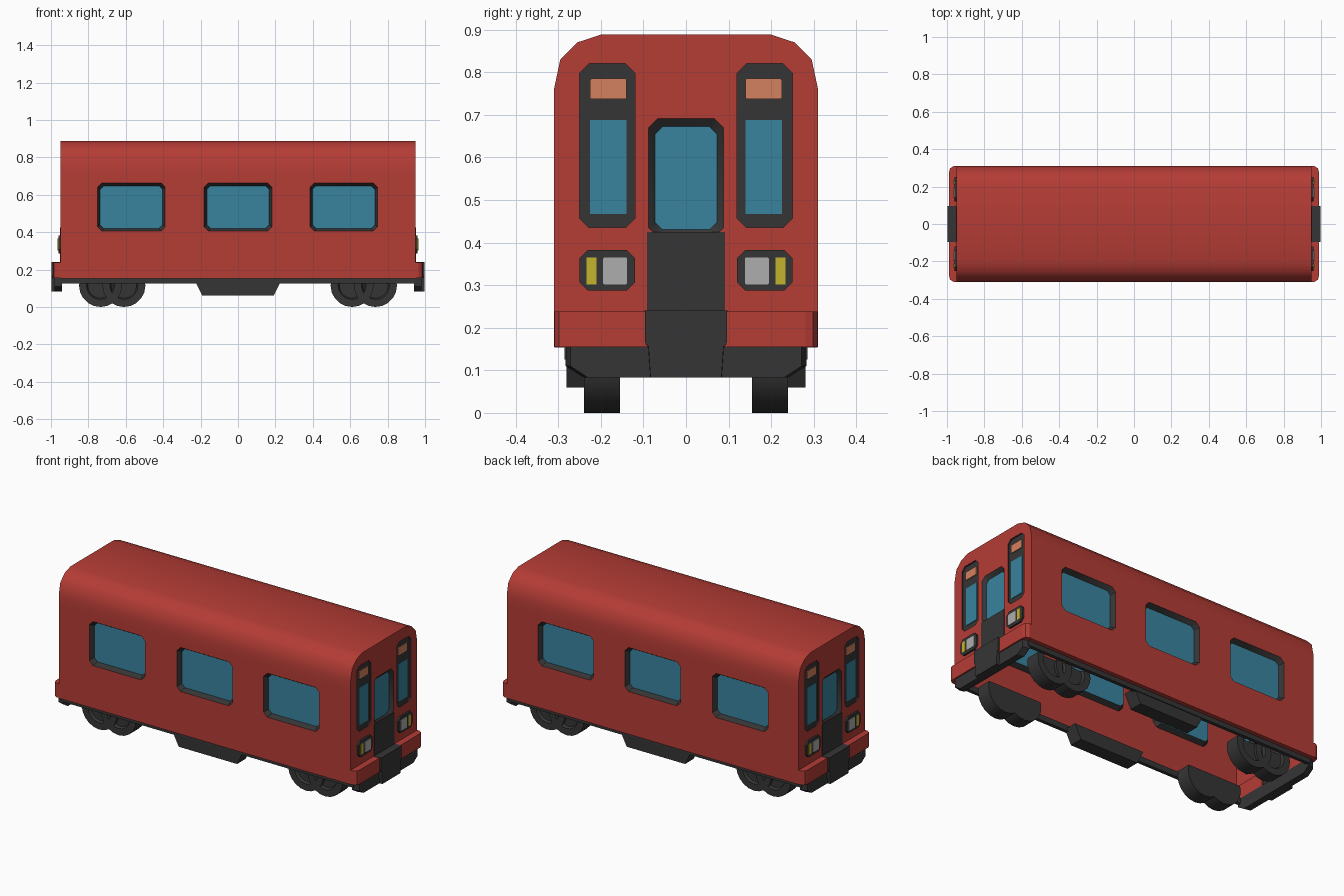
import bpy, bmesh, math
from mathutils import Vector

if "Cube" in bpy.data.objects:
    bpy.data.objects.remove(bpy.data.objects["Cube"])

# colours
COL = dict(red=(.46, .045, .036), dark_grey=(.036, .036, .036), glass_blue=(.04, .23, .345),
           lamp_grey=(.42, .42, .42), lamp_yellow=(.56, .45, .03), lamp_orange=(.66, .22, .115))
NAMES = list(COL)
MATS = []
for n, c in COL.items():
    m = bpy.data.materials.new(n)
    m.diffuse_color = (*c, 1)
    m.use_nodes = True
    m.node_tree.nodes["Principled BSDF"].inputs["Base Color"].default_value = m.diffuse_color
    MATS.append(m)
RED, DARK, GLASS, GREY, YELLOW, ORANGE = range(6)
SIGNS = (1, -1)


def rect(a0, a1, b0, b1, c=0.0):
    """Rectangle in two coordinates, with cut corners if c > 0."""
    if not c:
        return [(a0, b0), (a1, b0), (a1, b1), (a0, b1)]
    return [(a0 + c, b0), (a1 - c, b0), (a1, b0 + c), (a1, b1 - c),
            (a1 - c, b1), (a0 + c, b1), (a0, b1 - c), (a0, b0 + c)]


def on_x(pts, x):
    return [(x, a, b) for a, b in pts]


def on_y(pts, y):
    return [(a, y, b) for a, b in pts]


def on_z(pts, z):
    return [(a, b, z) for a, b in pts]


def prism(bm, start, end, side=0, cap=None):
    """Solid between two matching outlines; cap colours the 'end' face."""
    a = [bm.verts.new(p) for p in start]
    b = [bm.verts.new(p) for p in end]
    faces = [bm.faces.new(a), bm.faces.new(b)]
    n = len(a)
    for i in range(n):
        faces.append(bm.faces.new((a[i], a[(i + 1) % n], b[(i + 1) % n], b[i])))
    for f in faces:
        f.material_index = side
    if cap is not None:
        faces[1].material_index = cap
    bmesh.ops.recalc_face_normals(bm, faces=faces)


def finish(name, bm, mat=None):
    me = bpy.data.meshes.new(name)
    bm.to_mesh(me)
    bm.free()
    for m in (MATS if mat is None else [MATS[mat]]):
        me.materials.append(m)
    ob = bpy.data.objects.new(name, me)
    bpy.context.collection.objects.link(ob)
    return ob


def smooth(ob, deg):
    bpy.ops.object.select_all(action='DESELECT')
    ob.select_set(True)
    bpy.context.view_layer.objects.active = ob
    bpy.ops.object.shade_smooth_by_angle(angle=math.radians(deg))


# car body: extruded arch profile
half = [(.31, .155), (.31, .70), (.31, .76), (.295, .83), (.255, .87), (.2, .888)]
profile = half + [(-y, z) for y, z in reversed(half)]
bm = bmesh.new()
prism(bm, on_x(profile, -.95), on_x(profile, .95), RED)
body = finish("car_body", bm)

# recess cutters: side windows, end windows, end door
bm = bmesh.new()
for s in SIGNS:
    for cx in (-.57, 0, .565):
        prism(bm, on_y(rect(cx - .183, cx + .183, .402, .667, .024), s * .315),
              on_y(rect(cx - .167, cx + .167, .42, .648, .02), s * .283), DARK, GLASS)
    prism(bm, on_x(rect(-.09, .09, .41, .695, .022), s * .953),
          on_x(rect(-.073, .073, .43, .672, .018), s * .932), DARK, GLASS)
    for t in SIGNS:
        y0, y1 = sorted((t * .12, t * .25))
        frame = rect(y0, y1, .435, .82, .022)
        prism(bm, on_x(frame, s * .955), on_x(frame, s * .942), DARK)
cutter = finish("recess_cutter", bm)
cutter.hide_render = True
mod = body.modifiers.new("recesses", 'BOOLEAN')
mod.operation, mod.solver, mod.object = 'DIFFERENCE', 'EXACT', cutter
bpy.context.view_layer.objects.active = body
body.select_set(True)
bpy.ops.object.modifier_apply(modifier=mod.name)
bpy.data.objects.remove(cutter)

# open underside
bm = bmesh.new()
bm.from_mesh(body.data)
low = [f for f in bm.faces if f.normal.z < -.9 and f.calc_center_median().z < .16]
bmesh.ops.delete(bm, geom=low, context='FACES')
bm.to_mesh(body.data)
bm.free()
smooth(body, 38)


# plates on both ends; mirrored = also on the other side of the centre line
def end_plates(name, mat, y0, y1, z0, z1, xa, xb, cut=0.0, mirrored=True):
    bm = bmesh.new()
    for s in SIGNS:
        for t in (SIGNS if mirrored else (1,)):
            a, b = sorted((t * y0, t * y1))
            o = rect(a, b, z0, z1, cut)
            prism(bm, on_x(o, s * xa), on_x(o, s * xb))
    finish(name, bm, mat)


end_plates("end_window_glass", GLASS, .14, .225, .467, .688, .94, .9455)
end_plates("marker_lamp", ORANGE, .14, .225, .737, .785, .94, .947, .003)
end_plates("door_panel", DARK, -.092, .092, .23, .425, .945, .953, 0, False)
end_plates("headlight_frame", DARK, .12, .25, .287, .383, .945, .961, .02)
end_plates("headlight", GREY, .138, .195, .302, .365, .955, .964, .003)
end_plates("fog_lamp", YELLOW, .21, .234, .302, .365, .955, .964)

# red end bumpers with cut corners
bm = bmesh.new()
for s in SIGNS:
    for t in SIGNS:
        o = [(s * .94, t * .09), (s * .988, t * .09), (s * .988, t * .28),
             (s * .983, t * .298), (s * .965, t * .309), (s * .94, t * .309)]
        prism(bm, on_z(o, .155), on_z(o, .238))
finish("end_bumper", bm, RED)

# dark step and coupler block in the bumper centre
bm = bmesh.new()
for s in SIGNS:
    outline = [(-.085, .083), (.085, .083), (.09, .155), (.098, .165), (.098, .24),
               (-.098, .24), (-.098, .165), (-.09, .155)]
    prism(bm, on_x(outline, s * .945), on_x([(y * .98, z) for y, z in outline], s * .998))
finish("coupler_block", bm, DARK)

# dark beam under each bumper
bm = bmesh.new()
for s in SIGNS:
    o = [(-.24, .083), (.24, .083), (.283, .11), (.283, .157), (-.283, .157), (-.283, .11)]
    prism(bm, on_x(o, s * .94), on_x([(y * .96, z) for y, z in o], s * .98))
finish("end_beam", bm, DARK)

# side sills, with the small lip joining them to the body
bm = bmesh.new()
lip = bmesh.new()
for t in SIGNS:
    prism(bm, on_x(rect(t * .265, t * .285, .125, .158), -.95),
          on_x(rect(t * .265, t * .285, .125, .158), .95))
    prism(lip, on_x(rect(t * .27, t * .309, .153, .158), -.95),
          on_x(rect(t * .27, t * .309, .153, .158), .95))
finish("side_sill", bm, DARK)
finish("body_lip", lip, RED)

# equipment boxes under the middle
bm = bmesh.new()
for t in SIGNS:
    o = [(-.23, .14), (-.19, .06), (.19, .06), (.23, .14)]
    prism(bm, on_y(o, t * .2), on_y(o, t * .28))
finish("underfloor_box", bm, DARK)

# wheels: overlapping pairs, dished outside, cut off inside the body
bm = bmesh.new()
R, SEG = .115, 20


def ring(cx, y, r):
    return [bm.verts.new((cx + r * math.cos(2 * math.pi * i / SEG), y,
                          R + r * math.sin(2 * math.pi * i / SEG))) for i in range(SEG)]


for t in SIGNS:
    for cx in (-.735, -.61, .61, .735):
        rings = [ring(cx, t * y, r) for y, r in
                 ((.155, .07), (.155, R), (.24, R), (.24, .075), (.225, .068))]
        fs = [bm.faces.new(rings[0]), bm.faces.new(rings[-1])]
        for a, b in zip(rings, rings[1:]):
            for i in range(SEG):
                j = (i + 1) % SEG
                fs.append(bm.faces.new((a[i], a[j], b[j], b[i])))
        bmesh.ops.recalc_face_normals(bm, faces=fs)
bmesh.ops.bisect_plane(bm, geom=bm.verts[:] + bm.edges[:] + bm.faces[:],
                       plane_co=Vector((0, 0, .145)), plane_no=Vector((0, 0, 1)), clear_outer=True)
smooth(finish("wheels", bm, DARK), 35)
